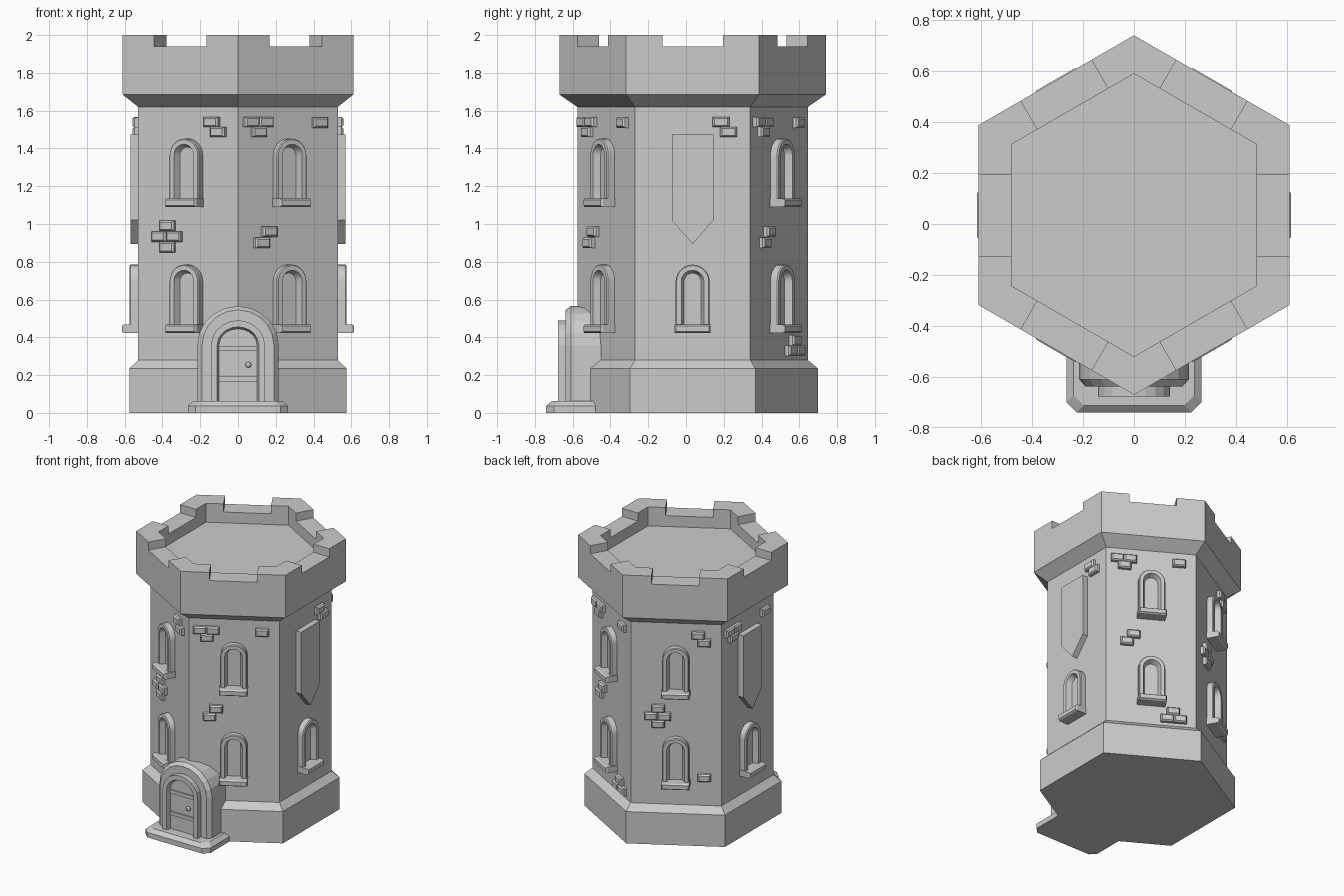
import bpy, bmesh, math
from mathutils import Vector

if "Cube" in bpy.data.objects:
    bpy.data.objects.remove(bpy.data.objects["Cube"])

CY = 0.035          # hexagon centre in y
WALL = 0.528        # distance from centre to a wall face


def loft(name, loops, smooth=False):
    """Closed solid bridging equal-length loops, capped at both ends."""
    bm = bmesh.new()
    rings = [[bm.verts.new(p) for p in lp] for lp in loops]
    for a, b in zip(rings, rings[1:]):
        n = len(a)
        for i in range(n):
            j = (i + 1) % n
            bm.faces.new((a[i], a[j], b[j], b[i]))
    bm.faces.new(rings[0])
    bm.faces.new(rings[-1])
    bmesh.ops.recalc_face_normals(bm, faces=bm.faces)
    me = bpy.data.meshes.new(name)
    bm.to_mesh(me)
    bm.free()
    ob = bpy.data.objects.new(name, me)
    bpy.context.collection.objects.link(ob)
    if smooth:
        bpy.ops.object.select_all(action='DESELECT')
        ob.select_set(True)
        bpy.context.view_layer.objects.active = ob
        bpy.ops.object.shade_smooth_by_angle(angle=math.radians(25))
    return ob


def on_face(deg, u, z, d, base=WALL):
    """Point on a wall: u to the right seen from outside, d outwards."""
    a = math.radians(deg)
    r = base + d
    return Vector((r * math.cos(a) - u * math.sin(a),
                   CY + r * math.sin(a) + u * math.cos(a), z))


def hexagon(r, z):
    return [Vector((r * math.cos(math.radians(30 + 60 * i)),
                    CY + r * math.sin(math.radians(30 + 60 * i)), z)) for i in range(6)]


def arch(hw, bottom, spring, rise, n=14):
    """Arched outline as (u, z) points."""
    pts = [(-hw, bottom), (hw, bottom)]
    for i in range(n + 1):
        t = math.pi * i / n
        pts.append((hw * math.cos(t), spring + rise * math.sin(t)))
    return pts


def rect(u, z, w, h):
    return [(u - w / 2, z - h / 2), (u + w / 2, z - h / 2),
            (u + w / 2, z + h / 2), (u - w / 2, z + h / 2)]


def wall_part(name, deg, levels, smooth=False):
    loft(name, [[on_face(deg, u, z, d) for u, z in outline] for outline, d in levels], smooth)


# tower body: plinth, shaft, cornice, parapet and sunken roof
loft("tower", [hexagon(r, z) for r, z in (
    (.664, 0), (.664, .235), (.61, .28), (.61, 1.62), (.705, 1.685),
    (.705, 1.94), (.555, 1.94), (.555, 1.86))])

# corner merlons
for k in range(6):
    f0, f1 = 60 * k, 60 * k + 60
    ro, ri = .705 * math.cos(math.pi / 6), .555 * math.cos(math.pi / 6)

    def outline(z):
        return [on_face(f0, .16, z, 0, ro), on_face(f0, ro * math.tan(math.pi / 6), z, 0, ro),
                on_face(f1, -.16, z, 0, ro), on_face(f1, -.16, z, 0, ri),
                on_face(f0, ri * math.tan(math.pi / 6), z, 0, ri), on_face(f0, .16, z, 0, ri)]
    loft("merlon", [outline(1.93), outline(2.0)])


# windows with splayed frame and sill
def window(deg, z):
    def o(hw):
        return arch(hw, z + .03, z + .27, hw)
    wall_part("window_frame", deg, [
        (o(.09), -.02), (o(.09), .04), (o(.085), .047), (o(.06), .047),
        (o(.056), .035), (o(.045), .008)], True)
    wall_part("window_sill", deg, [
        (rect(0, z + .02, .19, .045), -.02), (rect(0, z + .02, .19, .045), .076),
        (rect(0, z + .02, .175, .03), .087)])


for deg in range(0, 360, 60):
    window(deg, .425)
    if deg % 180:
        window(deg, 1.092)

# banners on the two side walls
for deg in (0, 180):
    flag = [(-.11, 1.475), (-.11, 1.02), (0, .893), (.11, 1.02), (.11, 1.475)]
    wall_part("banner", deg, [(flag, -.02), (flag, .042)])

# raised bricks
top_left = [(-.23, 1.54), (-.142, 1.54), (-.182, 1.487), (.19, 1.537)]
top_right = [(.15, 1.54), (.19, 1.487)]
pair = [(-.12, .96), (-.165, .9)]
cross = [(-.12, .99), (-.168, .933), (-.078, .933), (-.12, .877)]
low = [(.15, .385), (.108, .33), (.196, .33)]
bricks = {0: top_right, 60: top_left + pair + low, 120: top_right + cross + [(.19, .49)],
          180: top_left, 240: top_right + cross, 300: top_left + pair}
for deg, spots in bricks.items():
    for u, z in spots:
        wall_part("brick", deg, [
            (rect(u, z, .088, .055), -.02), (rect(u, z, .088, .055), .02),
            (rect(u, z, .07, .038), .03)])

# doorway: outer surround, stepped inner frame, recessed panel
door_levels = [(.215, .565, -.38), (.215, .565, -.61), (.19, .545, -.638),
               (.142, .49, -.638), (.142, .49, -.677), (.11, .455, -.677), (.10, .445, -.644)]
loft("doorway", [[Vector((x, y, z)) for x, z in arch(hw, .03, .36, top - .36, 10)]
                 for hw, top, y in door_levels])


def box(name, x0, x1, y0, y1, z0, z1):
    loft(name, [[Vector(p) for p in ((x0, y0, z), (x1, y0, z), (x1, y1, z), (x0, y1, z))]
                for z in (z0, z1)])


# door straps and knob
for z in (.18, .34):
    box("door_strap", -.1, .1, -.653, -.64, z - .013, z + .013)
bpy.ops.mesh.primitive_uv_sphere_add(segments=12, ring_count=8, radius=.016,
                                     location=(.055, -.658, .255))
bpy.context.object.name = "door_knob"


# doorstep with clipped corners and chamfered top
def step(inset, z):
    w, f, b, c = .265 - inset, -.74 + inset, -.48, .04
    return [Vector((x, y, z)) for x, y in (
        (-w, b), (-w, f + c), (-w + c, f), (w - c, f), (w, f + c), (w, b))]


loft("doorstep", [step(0, 0), step(0, .037), step(.028, .062)])
